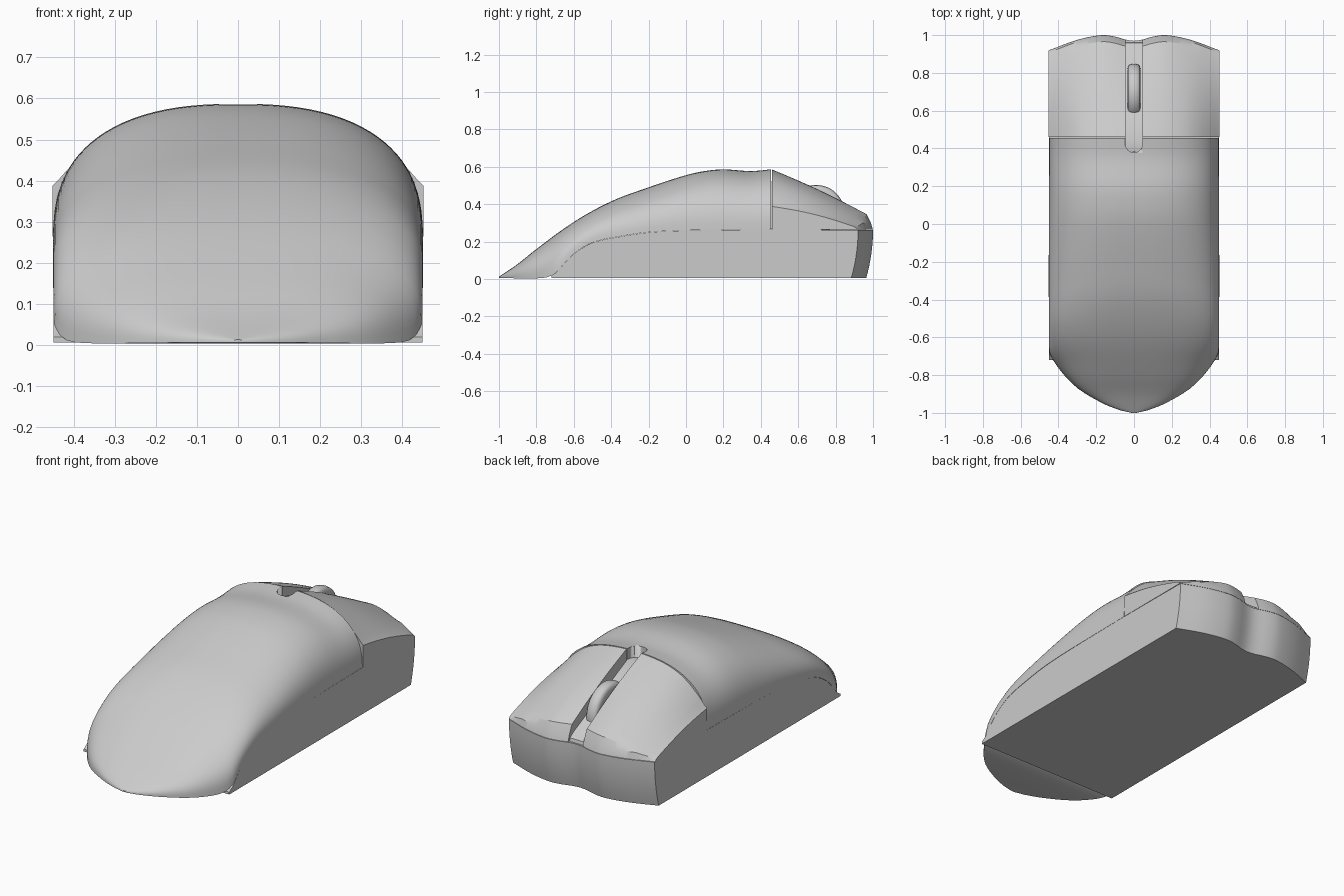
import bpy, bmesh, math

if "Cube" in bpy.data.objects:
    bpy.data.objects.remove(bpy.data.objects["Cube"])


def curve(pts, t):
    """Smooth interpolation through (t, value) points."""
    if t <= pts[0][0]:
        return pts[0][1]
    if t >= pts[-1][0]:
        return pts[-1][1]
    i = max(k for k in range(len(pts) - 1) if pts[k][0] <= t)

    def slope(k):
        a, b = pts[max(k - 1, 0)], pts[min(k + 1, len(pts) - 1)]
        return (b[1] - a[1]) / (b[0] - a[0])
    (x0, y0), (x1, y1) = pts[i], pts[i + 1]
    h = x1 - x0
    u = (t - x0) / h
    return ((2*u**3 - 3*u**2 + 1) * y0 + (u**3 - 2*u**2 + u) * h * slope(i)
            + (3*u**2 - 2*u**3) * y1 + (u**3 - u**2) * h * slope(i + 1))


def span(a, b, n):
    return [a + (b - a) * i / n for i in range(n + 1)]


def finish(ob, angle=35):
    bpy.context.view_layer.objects.active = ob
    for o in bpy.context.selected_objects:
        o.select_set(False)
    ob.select_set(True)
    bpy.ops.object.shade_smooth_by_angle(angle=math.radians(angle))


def loft(name, sections, angle=35):
    """Skin a list of closed sections and cap both ends."""
    bm = bmesh.new()
    rings = [[bm.verts.new(p) for p in s] for s in sections]
    n = len(rings[0])
    for a, b in zip(rings, rings[1:]):
        for i in range(n):
            j = (i + 1) % n
            bm.faces.new((a[i], a[j], b[j], b[i]))
    bm.faces.new(rings[0])
    bm.faces.new(rings[-1])
    bmesh.ops.recalc_face_normals(bm, faces=bm.faces)
    me = bpy.data.meshes.new(name)
    bm.to_mesh(me)
    bm.free()
    ob = bpy.data.objects.new(name, me)
    bpy.context.collection.objects.link(ob)
    finish(ob, angle)
    return ob


# Guide curves
SEAM = [(-1, .005), (-.76, .006), (-.7, .03), (-.65, .085), (-.6, .135), (-.5, .195),
        (-.35, .228), (-.2, .25), (0, .26), (.45, .266)]
TOP = [(-1, .012), (-.9, .08), (-.8, .16), (-.6, .305), (-.4, .415), (-.2, .49),
       (0, .555), (.1, .577), (.2, .586), (.35, .577), (.455, .587)]
WIDTH = [(-1, .012), (-.99, .06), (-.975, .105), (-.95, .165), (-.88, .285), (-.8, .37),
         (-.7, .44), (-.65, .45), (.46, .45)]
NOSE = [(0, .97), (.04, .975), (.1, .992), (.17, 1.0), (.3, .975), (.45, .92)]

# Palm shell: dome sections along the length
dome = []
for y in span(-1, -.9, 8)[:-1] + span(-.9, .455, 50):
    w, s, t = curve(WIDTH, y), curve(SEAM, y), curve(TOP, y)
    n = 2.45 if y > -.3 else 2.45 + .6 * (-.3 - y) / .7
    ring = []
    for a in span(0, math.pi, 48):
        c, q = math.cos(a), max(math.sin(a), 0)
        ring.append((math.copysign(abs(c) ** (2 / n), c) * w, y, s + (t - s) * q ** (2 / n)))
    dome.append(ring)
shell = loft("palm_shell", dome)

# Rounded slot cut in the front of the shell
slot = []
for z in (.3, .8):
    arc = [(.046 * math.cos(a), .425 - .046 * math.sin(a), z) for a in span(0, math.pi, 16)]
    slot.append(arc + [(-.046, .6, z), (.046, .6, z)])
cutter = loft("slot_cutter", slot)
cutter.hide_render = True
cutter.hide_set(True)
cut = shell.modifiers.new("slot", 'BOOLEAN')
cut.object = cutter
cut.operation = 'DIFFERENCE'
cut.solver = 'EXACT'

# Lower body: length profiles lofted across the width, with a two-lobed nose
body = []
for x in span(-.45, .45, 36):
    nose = curve(NOSE, abs(x))
    front = [(x, nose - .038 * (1 - z / .262) ** 2, z) for z in span(.005, .262, 8)]
    back = [(x, y, curve(SEAM, y) - .001) for y in span(.45, -.72, 40)]
    body.append([(x, -.72, .005)] + front + back[:-1] + [(x, -.72, .018)])
loft("lower_body", body)

# Two click buttons, mirrored
REAR_Z = [(0, .587), (.1, .582), (.2, .566), (.28, .537), (.34, .498), (.4, .443), (.45, .388)]
FRONT_Z = [(0, .35), (.17, .345), (.3, .322), (.45, .285)]
for side, label in ((1, "right"), (-1, "left")):
    rows = []
    for x in span(.046, .452, 24):
        nose = curve(NOSE, x)
        edge = nose - .035
        row = [(side * x, .46, .264)]
        for v in span(0, 1, 12):
            z = (1 - v) * curve(REAR_Z, x) + v * curve(FRONT_Z, x)
            row.append((side * x, .46 + v * (edge - .46), z + .012 * math.sin(math.pi * v)))
        row.append((side * x, nose - .012, .3 if x < .35 else .3 - .25 * (x - .35)))
        row.append((side * x, nose - .001, .264))
        rows.append(row)
    loft(label + "_button", rows, 28)

# Sloped channel floor under the wheel
floor = [(.382, .27), (.382, .515), (.45, .525), (.6, .455), (.93, .3), (.958, .28), (.965, .25)]
loft("wheel_channel", [[(x, y, z) for y, z in floor] for x in (-.047, .047)])

# Scroll wheel with a rounded tread
tread = [(-.034, .125), (-.031, .14), (-.022, .149), (0, .153), (.022, .149), (.031, .14), (.034, .125)]
loft("scroll_wheel", [[(x, .695 + r * math.cos(a), .35 + r * math.sin(a))
                       for a in span(0, 2 * math.pi, 48)[:-1]] for x, r in tread])
